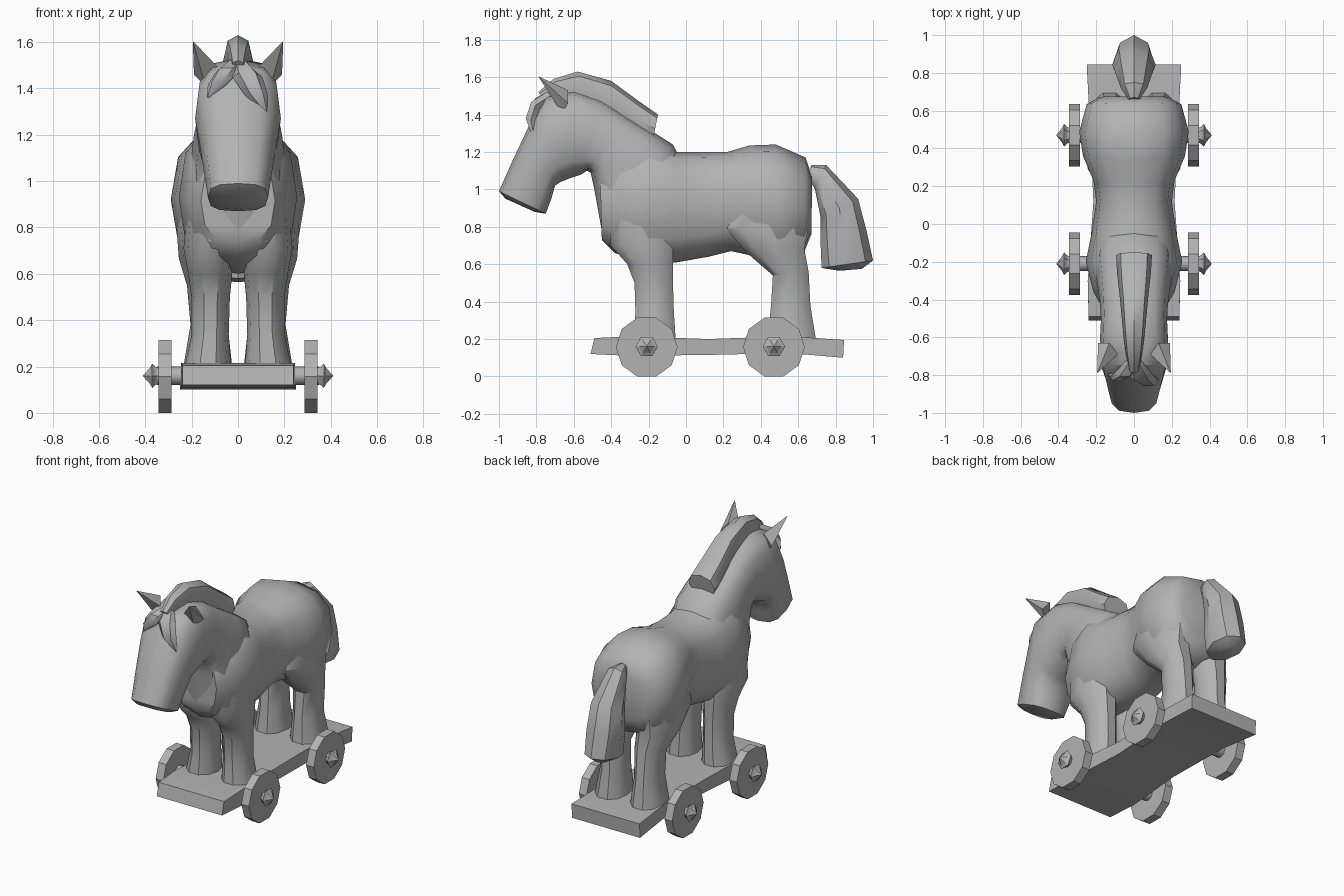
import bpy, math
from mathutils import Vector

mat = bpy.data.materials.new("plain_grey")
mat.diffuse_color = (0.45, 0.45, 0.45, 1)


def skin(name, rings, angle=40):
    """Bridge a list of vertex rings, cap both ends and shade by angle."""
    n = len(rings[0])
    verts = [v for ring in rings for v in ring]
    faces = []
    for i in range(len(rings) - 1):
        for j in range(n):
            k = (j + 1) % n
            faces.append((i * n + j, i * n + k, (i + 1) * n + k, (i + 1) * n + j))
    faces.append(tuple(range(n))[::-1])
    faces.append(tuple((len(rings) - 1) * n + j for j in range(n)))
    # orient outward by signed volume
    c = sum((Vector(v) for v in verts), Vector()) / len(verts)
    vol = 0
    for f in faces:
        for a in range(1, len(f) - 1):
            p, q, r = (Vector(verts[f[t]]) - c for t in (0, a, a + 1))
            vol += p.dot(q.cross(r))
    if vol < 0:
        faces = [f[::-1] for f in faces]
    mesh = bpy.data.meshes.new(name)
    mesh.from_pydata(verts, [], faces)
    mesh.materials.append(mat)
    if angle:
        mesh.shade_smooth()
        mesh.set_sharp_from_angle(angle=math.radians(angle))
    ob = bpy.data.objects.new(name, mesh)
    bpy.context.collection.objects.link(ob)
    return ob


def loft(name, sections, n=12, power=0.85, phase=0.0, side=1, angle=40):
    """Each section: (yA, zA, yB, zB, half width, centre x)."""
    def sp(v):
        return 0.0 if abs(v) < 1e-6 else math.copysign(abs(v) ** power, v)
    rings = []
    for ya, za, yb, zb, w, x in sections:
        ring = []
        for i in range(n):
            t = phase + math.tau * i / n
            c, s = sp(math.cos(t)), sp(math.sin(t))
            ring.append((side * (x + w * c), (ya + yb) / 2 + s * (yb - ya) / 2,
                         (za + zb) / 2 + s * (zb - za) / 2))
        rings.append(ring)
    return skin(name, rings, angle)


def lathe(name, profile, n, y, z, angle=0):
    """Turn (x, radius) points round an axis running along x."""
    return skin(name, [[(x, y + r * math.cos(math.tau * i / n), z + r * math.sin(math.tau * i / n))
                        for i in range(n)] for x, r in profile], angle)


# Torso, chest to rump
loft("torso", [
    (-0.45, 0.73, -0.46, 1.10, 0.16, 0), (-0.38, 0.66, -0.34, 1.20, 0.215, 0),
    (-0.20, 0.60, -0.20, 1.26, 0.255, 0), (-0.05, 0.61, -0.05, 1.20, 0.225, 0),
    (0.12, 0.64, 0.12, 1.20, 0.20, 0), (0.24, 0.67, 0.22, 1.20, 0.215, 0),
    (0.38, 0.64, 0.34, 1.235, 0.27, 0), (0.50, 0.60, 0.48, 1.24, 0.29, 0),
    (0.63, 0.66, 0.64, 1.17, 0.25, 0), (0.67, 0.76, 0.675, 1.06, 0.18, 0)], power=0.8, angle=50)

# Neck and head
loft("neck_and_head", [
    (-0.44, 0.72, 0.00, 1.10, 0.20, 0), (-0.49, 1.00, -0.07, 1.24, 0.20, 0),
    (-0.51, 1.09, -0.18, 1.31, 0.19, 0), (-0.53, 1.10, -0.31, 1.39, 0.18, 0),
    (-0.56, 1.08, -0.45, 1.48, 0.175, 0), (-0.62, 1.06, -0.60, 1.53, 0.18, 0),
    (-0.67, 1.04, -0.75, 1.50, 0.185, 0), (-0.70, 1.02, -0.83, 1.36, 0.17, 0),
    (-0.72, 0.95, -0.92, 1.17, 0.15, 0), (-0.75, 0.87, -1.00, 0.99, 0.13, 0),
    (-0.81, 0.88, -0.965, 0.95, 0.10, 0)], power=0.7, angle=45)

# Mane crest
loft("mane", [
    (-0.18, 1.25, -0.15, 1.40, 0.095, 0), (-0.26, 1.28, -0.25, 1.47, 0.09, 0),
    (-0.38, 1.37, -0.40, 1.58, 0.075, 0), (-0.52, 1.44, -0.58, 1.63, 0.06, 0),
    (-0.64, 1.47, -0.71, 1.59, 0.045, 0), (-0.73, 1.45, -0.79, 1.52, 0.03, 0)], n=8)

# Forelock: one long and one short lock
loft("forelock_long", [
    (-0.70, 1.48, -0.72, 1.54, 0.03, 0), (-0.78, 1.43, -0.83, 1.47, 0.065, 0.04),
    (-0.80, 1.36, -0.86, 1.38, 0.05, 0.08), (-0.80, 1.29, -0.825, 1.29, 0.004, 0.125)], n=6)
loft("forelock_short", [
    (-0.70, 1.48, -0.72, 1.54, 0.03, 0), (-0.76, 1.44, -0.81, 1.49, 0.05, 0.05),
    (-0.79, 1.40, -0.83, 1.43, 0.04, 0.09), (-0.79, 1.36, -0.81, 1.36, 0.004, 0.13)], n=6, side=-1)

# Tail
loft("tail", [
    (0.65, 1.07, 0.67, 1.13, 0.03, 0), (0.69, 1.00, 0.75, 1.13, 0.07, 0),
    (0.72, 0.85, 0.92, 0.95, 0.105, 0), (0.72, 0.70, 0.965, 0.78, 0.115, 0),
    (0.725, 0.58, 1.00, 0.62, 0.105, 0), (0.82, 0.565, 0.94, 0.575, 0.05, 0)], n=8, power=1)

# Ears and legs, mirrored left and right
for side, label in ((1, "right"), (-1, "left")):
    base = [(0.085, -0.69, 1.49), (0.14, -0.665, 1.41), (0.19, -0.63, 1.46), (0.13, -0.63, 1.53)]
    tip = Vector((0.195, -0.79, 1.605))
    rings = [[(side * x, y, z) for x, y, z in base],
             [(side * (tip.x + (x - tip.x) * 0.02), tip.y + (y - tip.y) * 0.02,
               tip.z + (z - tip.z) * 0.02) for x, y, z in base]]
    skin("ear_" + label, rings, 0)
    loft("front_leg_" + label, [
        (-0.29, 0.20, -0.05, 0.20, 0.10, 0.13), (-0.275, 0.34, -0.06, 0.34, 0.08, 0.12),
        (-0.28, 0.50, -0.065, 0.50, 0.083, 0.118), (-0.32, 0.60, -0.065, 0.60, 0.095, 0.12),
        (-0.41, 0.70, -0.06, 0.72, 0.11, 0.125), (-0.42, 0.88, -0.06, 0.88, 0.10, 0.12)],
        side=side, n=10, power=0.9)
    loft("hind_leg_" + label, [
        (0.43, 0.20, 0.70, 0.20, 0.105, 0.13), (0.45, 0.38, 0.67, 0.38, 0.08, 0.125),
        (0.46, 0.54, 0.66, 0.56, 0.09, 0.13), (0.33, 0.65, 0.64, 0.68, 0.115, 0.14),
        (0.20, 0.79, 0.665, 0.80, 0.12, 0.145), (0.24, 0.95, 0.68, 0.93, 0.10, 0.14)],
        side=side, n=10, power=0.9)

# Slightly warped plank
loft("platform", [
    (-0.51, 0.12, -0.49, 0.205, 0.24, 0), (-0.30, 0.11, -0.30, 0.215, 0.245, 0),
    (0.12, 0.115, 0.12, 0.20, 0.215, 0), (0.55, 0.125, 0.55, 0.215, 0.235, 0),
    (0.84, 0.10, 0.845, 0.195, 0.25, 0)], n=4, power=0, phase=math.pi / 4, angle=20)

# Axles, wheels and pointed hubs
for y, place in ((-0.21, "front"), (0.47, "rear")):
    lathe("axle_" + place, [(-0.35, 0.04), (0.35, 0.04)], 8, y, 0.16, 50)
    for s, label in ((1, "right"), (-1, "left")):
        lathe(f"wheel_{place}_{label}", [(s * 0.287, 0.165), (s * 0.343, 0.165)], 10, y, 0.157)
        lathe(f"hub_{place}_{label}", [(s * 0.335, 0.035), (s * 0.355, 0.045), (s * 0.37, 0.06),
                                       (s * 0.38, 0.04), (s * 0.41, 0.002)], 6, y, 0.16)
